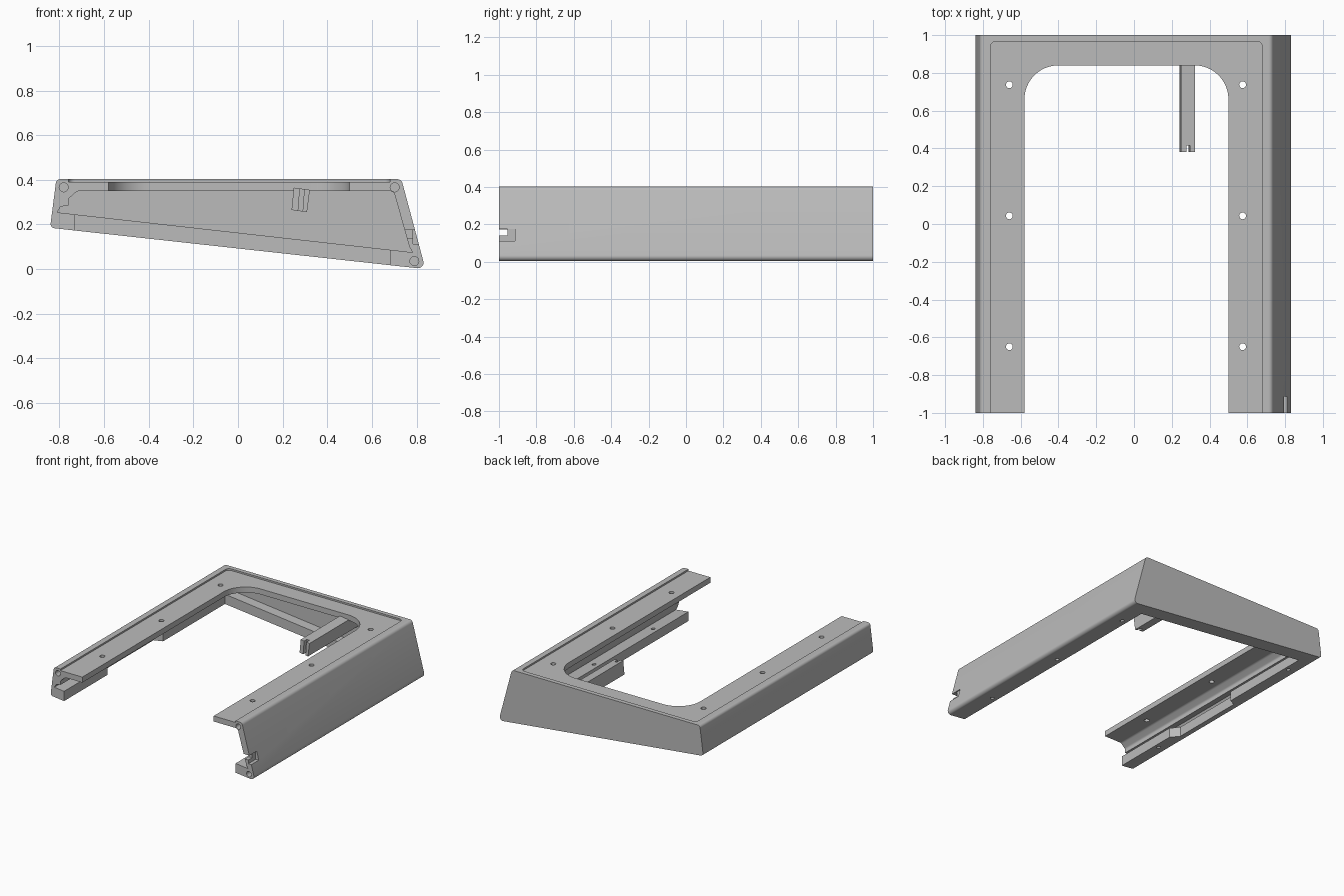
import bpy, bmesh, math
from mathutils import Vector

cube = bpy.data.objects.get("Cube")
if cube:
    bpy.data.objects.remove(cube, do_unlink=True)

grey = bpy.data.materials.new("plain grey")
grey.use_nodes = True
colour = (0.5, 0.5, 0.5, 1)
grey.diffuse_color = colour
grey.node_tree.nodes["Principled BSDF"].inputs["Base Color"].default_value = colour


def rounded(corners, steps=8):
    """Replace each (u, v, radius) corner with an arc."""
    out = []
    for i, (u, v, r) in enumerate(corners):
        p = Vector((u, v))
        a = (Vector(corners[i - 1][:2]) - p).normalized()
        b = (Vector(corners[(i + 1) % len(corners)][:2]) - p).normalized()
        if r == 0:
            out.append(p)
            continue
        half = a.angle(b) / 2
        centre = p + (a + b).normalized() * (r / math.sin(half))
        t = r / math.tan(half)
        start, end = p + a * t - centre, p + b * t - centre
        turn = start.angle_signed(end)
        for k in range(steps + 1):
            ang = -turn * k / steps
            c, s = math.cos(ang), math.sin(ang)
            out.append(centre + Vector((start.x * c - start.y * s, start.x * s + start.y * c)))
    return out


def prism(name, outline, axis, low, high):
    """Extrude a 2D outline along y (outline in xz) or z (outline in xy)."""
    bm = bmesh.new()
    place = (lambda p, h: (p[0], h, p[1])) if axis == "y" else (lambda p, h: (p[0], p[1], h))
    rings = [[bm.verts.new(place(p, h)) for p in outline] for h in (low, high)]
    bm.faces.new(rings[0])
    bm.faces.new(rings[1])
    n = len(outline)
    for i in range(n):
        j = (i + 1) % n
        bm.faces.new((rings[0][i], rings[0][j], rings[1][j], rings[1][i]))
    bmesh.ops.recalc_face_normals(bm, faces=bm.faces)
    mesh = bpy.data.meshes.new(name)
    bm.to_mesh(mesh)
    bm.free()
    mesh.materials.append(grey)
    obj = bpy.data.objects.new(name, mesh)
    bpy.context.collection.objects.link(obj)
    return obj


def rect(x0, x1, y0, y1):
    return [(x0, y0), (x1, y0), (x1, y1), (x0, y1)]


def disc(x, y, r, sides=20):
    return [(x + r * math.cos(math.tau * k / sides), y + r * math.sin(math.tau * k / sides))
            for k in range(sides)]


def cut(target, outline, axis, low, high):
    cutter = prism("cutter", outline, axis, low, high)
    cutter.hide_render = True
    bpy.context.view_layer.objects.active = target
    mod = target.modifiers.new("cut", "BOOLEAN")
    mod.operation, mod.solver, mod.object = "DIFFERENCE", "EXACT", cutter
    bpy.ops.object.modifier_apply(modifier=mod.name)
    bpy.data.objects.remove(cutter, do_unlink=True)


# Wedge-shaped outer shell
shell = rounded([(-0.842, 0.185, 0.02), (-0.814, 0.403, 0.02), (0.732, 0.403, 0.025), (0.84, 0, 0.025)])
frame = prism("wedge_frame", shell, "y", -1, 1)

# Hollow inside, open to the front
cavity = rounded([(-0.72, 0.35, 0.03), (-0.76, 0.315, 0.02), (-0.76, 0.285, 0), (-0.795, 0.28, 0),
                  (-0.81, 0.254, 0), (0.782, 0.075, 0), (0.768, 0.1, 0), (0.697, 0.35, 0.025)])
cut(frame, cavity, "y", -1.1, 0.967)

# Bottom and top windows, and the shallow recess on top
cut(frame, rect(-0.73, 0.68, -1.1, 0.89), "z", -0.1, 0.3)
cut(frame, rounded([(-0.58, -1.1, 0), (0.5, -1.1, 0), (0.5, 0.84, 0.18), (-0.58, 0.84, 0.18)], 16),
    "z", 0.3, 0.5)
cut(frame, rounded([(-0.76, -1.1, 0), (0.68, -1.1, 0), (0.68, 0.967, 0.03), (-0.76, 0.967, 0.03)]),
    "z", 0.391, 0.5)

# Chamfered relief in the shallow side's lower flange
cut(frame, [(-0.785, -0.44), (-0.785, 0.13), (-0.7, 0.18), (-0.7, -0.52)], "z", 0.1, 0.262)

# Screw holes through the top rails and lower flanges
for y in (0.737, 0.043, -0.65):
    for x in (-0.66, 0.575):
        cut(frame, disc(x, y, 0.018), "z", 0.32, 0.5)
    cut(frame, disc(0.725, y, 0.014), "z", -0.1, 0.1)
    if y != 0.043:
        cut(frame, disc(-0.765, y, 0.014), "z", 0.1, 0.262)

# Bores in the front ends
for x, z in ((-0.781, 0.366), (0.702, 0.366), (0.79, 0.036)):
    cut(frame, disc(x, z, 0.02), "y", -1.1, -0.9)

# Stepped cable notch in the tall side
cut(frame, rect(0.7, 0.9, 0.14, 0.175), "y", -1.1, -0.955)
cut(frame, rect(0.785, 0.9, 0.112, 0.175), "y", -1.1, -0.913)

# Tilted bar hanging from the back, with a slotted tip
bar = prism("support_bar", [(0.25, 0.365), (0.322, 0.355), (0.309, 0.255), (0.24, 0.265)], "y", 0.38, 0.975)
cut(bar, [(0.28, 0.4), (0.3, 0.4), (0.285, 0.2), (0.265, 0.2)], "y", 0.3, 0.415)

for obj in (frame, bar):
    bpy.ops.object.select_all(action="DESELECT")
    obj.select_set(True)
    bpy.context.view_layer.objects.active = obj
    bpy.ops.object.shade_smooth_by_angle(angle=math.radians(30))
